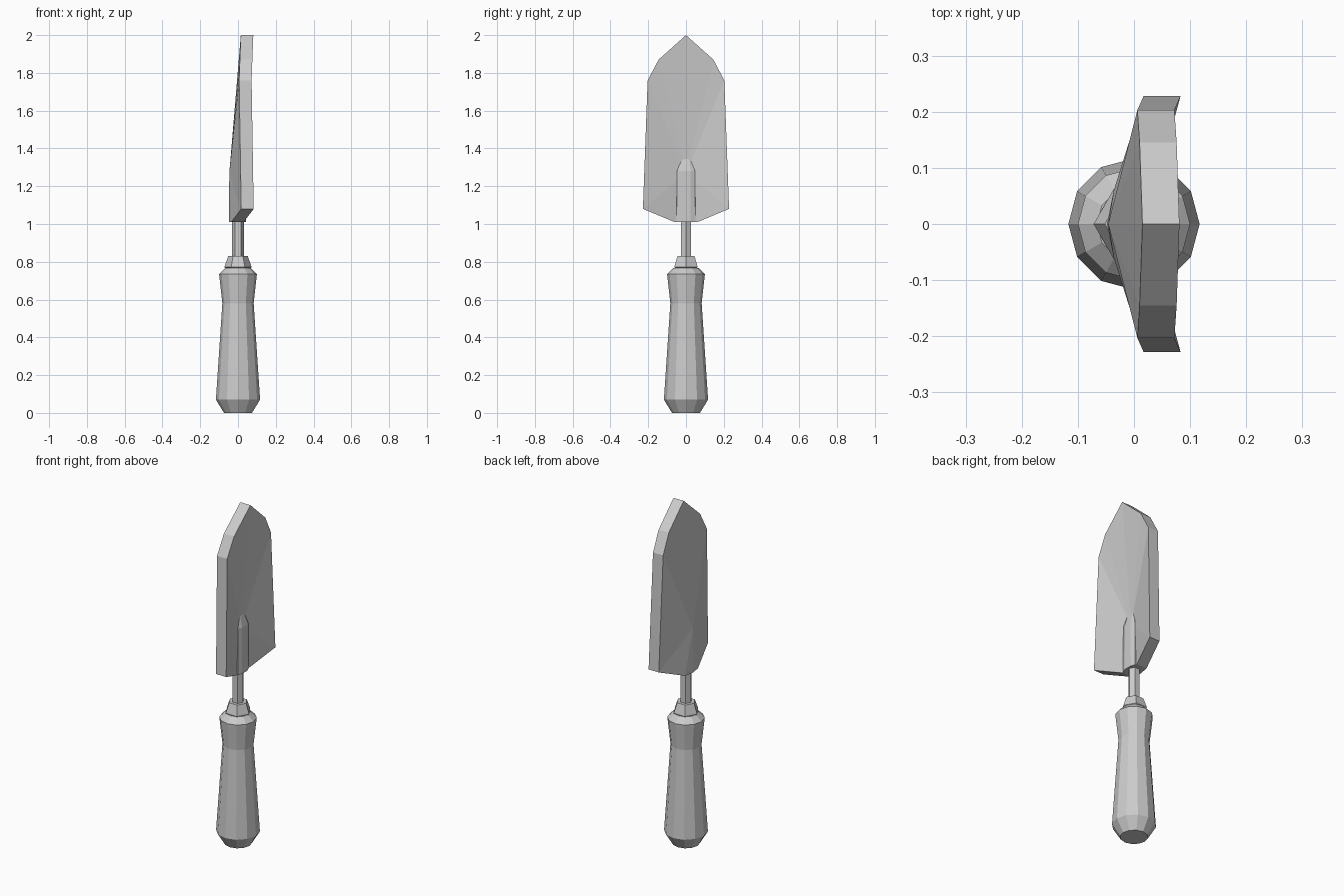
import bpy, bmesh
from math import cos, sin, tau

if "Cube" in bpy.data.objects:
    bpy.data.objects.remove(bpy.data.objects["Cube"])

grey = bpy.data.materials.new("plain grey")
grey.use_nodes = True
COLOUR = (0.6, 0.6, 0.6, 1)
grey.diffuse_color = COLOUR
grey.node_tree.nodes["Principled BSDF"].inputs["Base Color"].default_value = COLOUR


def finish(name, bm):
    bmesh.ops.recalc_face_normals(bm, faces=bm.faces)
    mesh = bpy.data.meshes.new(name)
    bm.to_mesh(mesh)
    bm.free()
    mesh.materials.append(grey)
    obj = bpy.data.objects.new(name, mesh)
    bpy.context.collection.objects.link(obj)
    return obj


def bridge(bm, a, b):
    for i in range(len(a)):
        j = (i + 1) % len(a)
        bm.faces.new((a[i], a[j], b[j], b[i]))


def lathe(name, profile, sides):
    """Faceted turned part from (radius, height) pairs, capped at both ends."""
    bm = bmesh.new()
    rings = [[bm.verts.new((r * cos(tau * i / sides), r * sin(tau * i / sides), z))
              for i in range(sides)] for r, z in profile]
    for a, b in zip(rings, rings[1:]):
        bridge(bm, a, b)
    bm.faces.new(rings[0])
    bm.faces.new(rings[-1])
    return finish(name, bm)


# Turned handle, collar and stem
lathe("handle", [(0.074, 0), (0.117, 0.07), (0.083, 0.58), (0.1, 0.735), (0.066, 0.768)], 12)
lathe("collar", [(0.06, 0.76), (0.072, 0.772), (0.052, 0.83)], 6)
lathe("stem", [(0.032, 0.8), (0.032, 1.05)], 6)

# Scooped blade: half outline as (outer x, y, z), mirrored across y
half = [(-0.036, 0.06, 1.01), (0.017, 0.228, 1.08), (0.006, 0.203, 1.76), (0.01, 0.145, 1.87)]
outline = half + [(0.015, 0, 2)] + [(x, -y, z) for x, y, z in reversed(half)] + [(-0.048, 0, 1.01)]
THICK = 0.066
bm = bmesh.new()
skins = []
for offset in (0, THICK):
    ring = [bm.verts.new((x + offset, y, z)) for x, y, z in outline]
    hub = bm.verts.new((-0.046 + offset, 0, 1.27))
    for i in range(len(ring)):
        bm.faces.new((ring[i], ring[(i + 1) % len(ring)], hub))
    skins.append(ring)
bridge(bm, *skins)
finish("blade", bm)

# Raised socket on the hollow side, with a sloping top
bm = bmesh.new()
section = [(0.0, -0.058), (0.034, -0.05), (0.043, -0.025),
           (0.043, 0.025), (0.034, 0.05), (0.0, 0.058)]
rings = [[bm.verts.new((x * depth, y * width, z)) for x, y in section]
         for z, width, depth in ((1.01, 1, 1), (1.28, 0.93, 1), (1.345, 0.65, 0.6))]
for a, b in zip(rings, rings[1:]):
    bridge(bm, a, b)
bm.faces.new(rings[0])
bm.faces.new(rings[-1])
finish("socket", bm)
